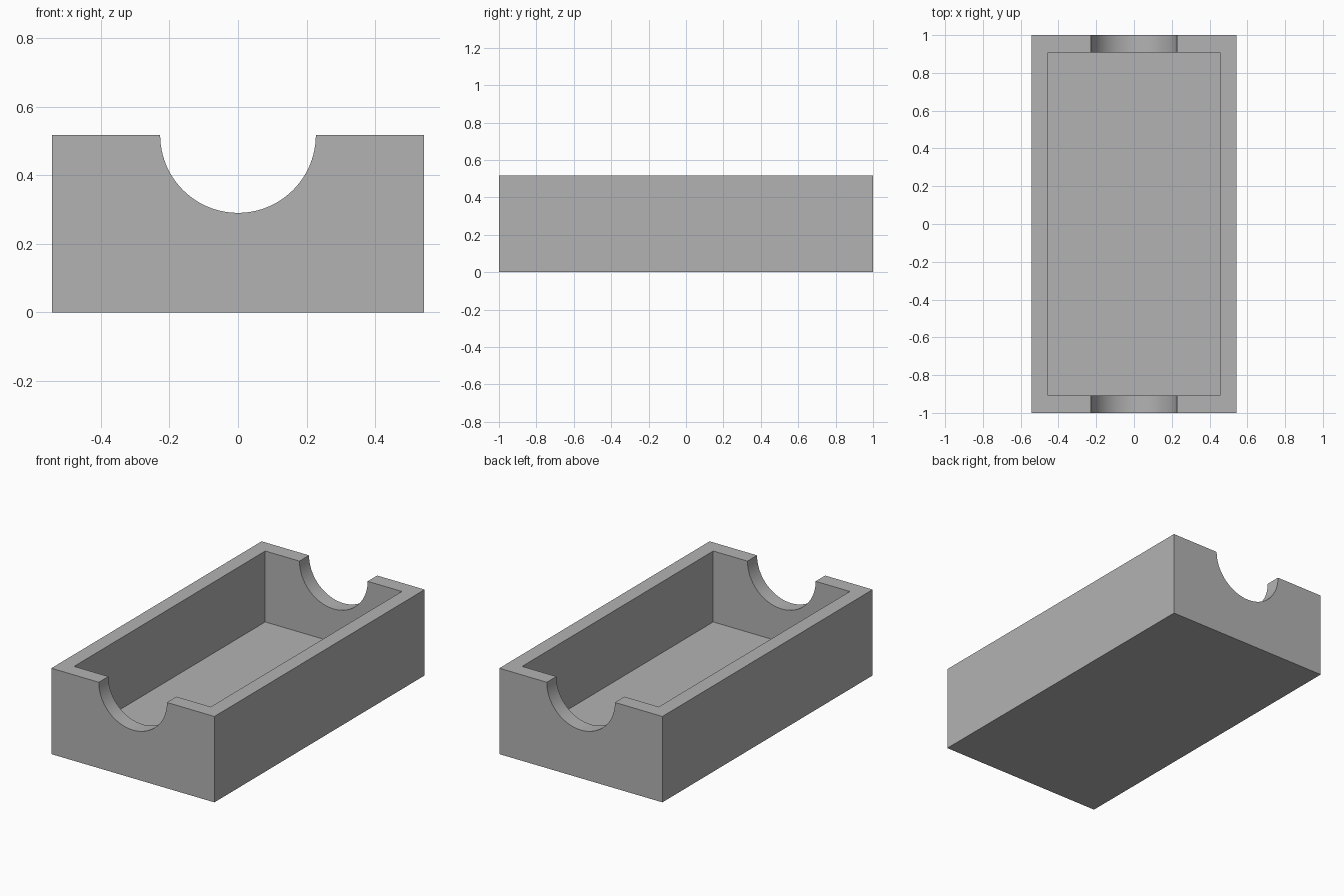
import bpy
import math

WIDTH, LENGTH, HEIGHT = 1.086, 2.0, 0.517
WALL, FLOOR = 0.088, 0.09
NOTCH_RADIUS = 0.227

cube = bpy.data.objects.get("Cube")
if cube:
    bpy.data.objects.remove(cube, do_unlink=True)

# Single plain grey
grey = bpy.data.materials.new("plain grey")
grey.use_nodes = True
colour = (0.45, 0.45, 0.45, 1)
grey.diffuse_color = colour
grey.node_tree.nodes["Principled BSDF"].inputs["Base Color"].default_value = colour


def box(name, size, bottom):
    """Box centred on x and y, resting at the given height."""
    bpy.ops.mesh.primitive_cube_add(size=1, location=(0, 0, bottom + size[2] / 2))
    obj = bpy.context.object
    obj.name = name
    obj.scale = size
    bpy.ops.object.transform_apply(location=True, rotation=True, scale=True)
    obj.data.materials.append(grey)
    return obj


def cut(target, cutter):
    """Subtract the cutter from the target and discard it."""
    cutter.hide_render = True
    mod = target.modifiers.new(cutter.name, "BOOLEAN")
    mod.operation = "DIFFERENCE"
    mod.solver = "EXACT"
    mod.object = cutter
    bpy.ops.object.select_all(action="DESELECT")
    bpy.context.view_layer.objects.active = target
    target.select_set(True)
    bpy.ops.object.modifier_apply(modifier=mod.name)
    bpy.data.objects.remove(cutter, do_unlink=True)


# Open tray: solid block with a hollow interior
tray = box("tray", (WIDTH, LENGTH, HEIGHT), 0)
cut(tray, box("hollow_cutter", (WIDTH - 2 * WALL, LENGTH - 2 * WALL - 0.006, HEIGHT), FLOOR))

# Half-round notches through both end walls
bpy.ops.mesh.primitive_cylinder_add(
    vertices=96, radius=NOTCH_RADIUS, depth=LENGTH + 0.4,
    location=(0, 0, HEIGHT), rotation=(math.pi / 2, 0, 0))
notch = bpy.context.object
notch.name = "notch_cutter"
notch.data.materials.append(grey)
cut(tray, notch)

# Smooth the notches, keep every other edge crisp
bpy.ops.object.shade_smooth_by_angle(angle=math.radians(30))
